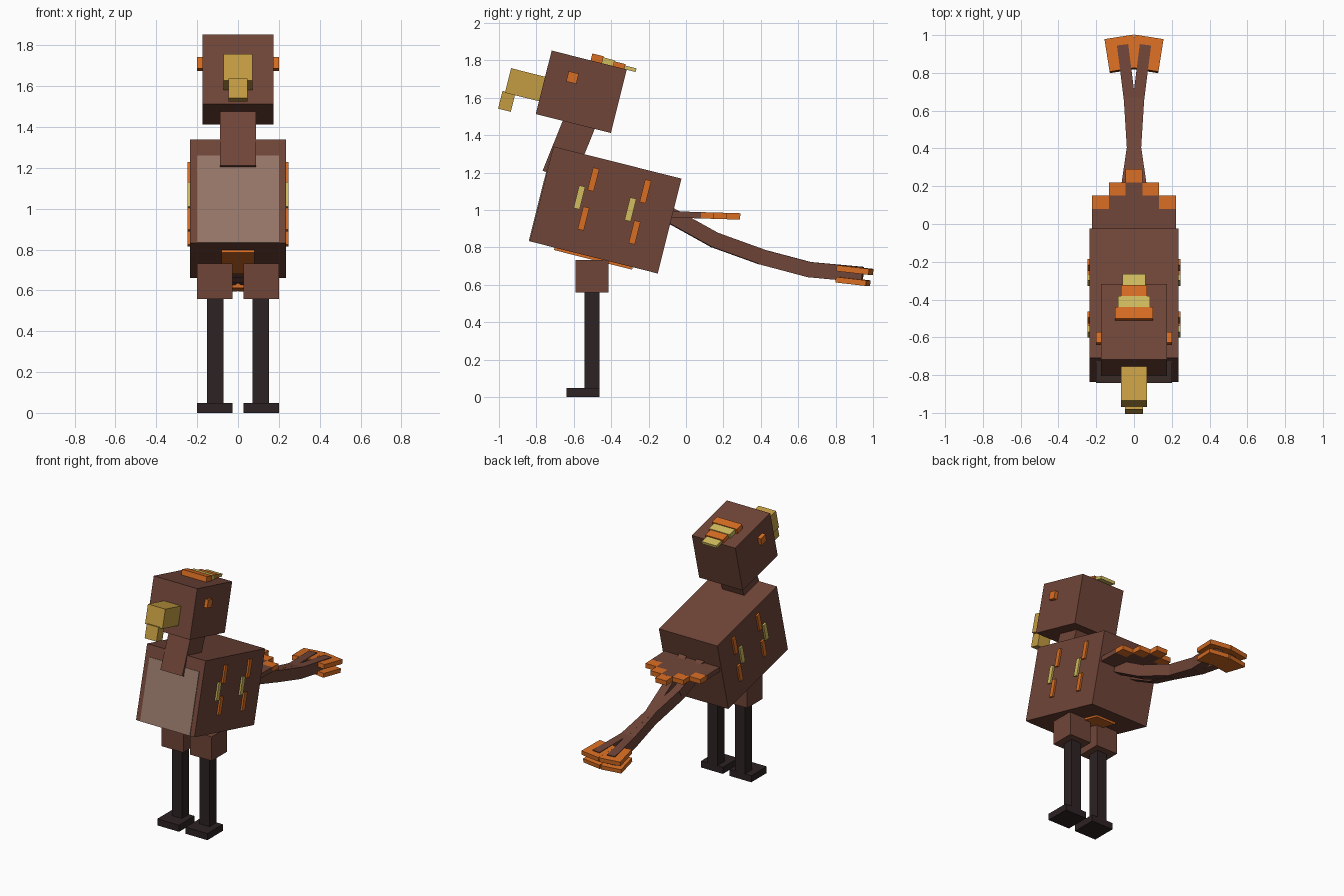
import bpy
import math
from mathutils import Vector

cube = bpy.data.objects.get("Cube")
if cube:
    bpy.data.objects.remove(cube, do_unlink=True)


def material(name, srgb):
    lin = [(c / 255 / 12.92) if c < 11 else ((c / 255 + 0.055) / 1.055) ** 2.4 for c in srgb]
    m = bpy.data.materials.new(name)
    m.use_nodes = True
    m.diffuse_color = (*lin, 1)
    m.node_tree.nodes["Principled BSDF"].inputs["Base Color"].default_value = (*lin, 1)
    return m


BROWN = material("brown", (112, 69, 56))
TAN = material("chest tan", (150, 118, 104))
DARK = material("leg dark brown", (45, 34, 35))
ORANGE = material("orange", (216, 109, 35))
GOLD = material("beak gold", (196, 156, 66))
YELLOW = material("feather yellow", (210, 188, 94))

TILT = -14.1  # shared pitch of body and head, degrees


def box(name, center, size, mat, rx=0.0, rz=0.0):
    """Flat-shaded box, pitched about x and then turned about z."""
    bpy.ops.mesh.primitive_cube_add(size=1, location=center)
    ob = bpy.context.object
    ob.name = name
    for v in ob.data.vertices:
        v.co = Vector(a * b for a, b in zip(v.co, size))
    ob.rotation_euler = (math.radians(rx), 0, math.radians(rz))
    ob.data.materials.append(mat)
    return ob


def on_tilt(origin, dy, dz):
    """Point offset from origin along the tilted back and up directions."""
    t = math.radians(TILT)
    return (0, origin[0] + dy * math.cos(t) - dz * math.sin(t),
            origin[1] + dy * math.sin(t) + dz * math.cos(t))


# Body, chest plate and belly plate
BODY = (-0.43, 1.0)
box("body", (0, *BODY), (0.47, 0.706, 0.523), BROWN, TILT)
box("chest_plate", on_tilt(BODY, -0.354, -0.041), (0.40, 0.008, 0.44), TAN, TILT)
box("belly_plate", on_tilt(BODY, 0.0, -0.264), (0.16, 0.43, 0.022), ORANGE, TILT)

# Neck and head
box("neck", (0, -0.62, 1.34), (0.175, 0.175, 0.35), BROWN, -22)
HEAD = (-0.56, 1.632)
box("head", (0, *HEAD), (0.35, 0.414, 0.35), BROWN, TILT)

# Beak
box("beak", (0, -0.85, 1.667), (0.14, 0.21, 0.135), GOLD, TILT)
box("beak_tip", (0, -0.959, 1.581), (0.095, 0.07, 0.098), GOLD, TILT)

# Crest of four shrinking plates, front to back
crest = [(0.10, 0.040, ORANGE), (0.085, 0.034, YELLOW), (0.07, 0.028, ORANGE), (0.06, 0.020, YELLOW)]
for i, (half, thick, mat) in enumerate(crest):
    p = on_tilt(HEAD, 0.039 + i * 0.062, 0.175 + thick / 2 - 0.002)
    box(f"crest_{i + 1}", p, (half * 2, 0.062, thick), mat, TILT)

# Side feather marks as y, z, colour
marks = [(-0.495, 1.163, ORANGE), (-0.57, 1.067, YELLOW), (-0.548, 0.954, ORANGE),
         (-0.217, 1.099, ORANGE), (-0.297, 1.003, YELLOW), (-0.275, 0.88, ORANGE)]

# Tail strand centre line
strand = [(0.075, -0.10, 0.98), (0.045, 0.152, 0.84), (0.008, 0.404, 0.749),
          (0.024, 0.66, 0.681), (0.06, 0.945, 0.655)]

for side, s in (("left", 1), ("right", -1)):
    # Eye
    box(f"{side}_eye", (s * 0.18, -0.607, 1.708), (0.04, 0.056, 0.056), ORANGE, TILT)
    # Side feather marks
    for i, (y, z, mat) in enumerate(marks):
        box(f"{side}_feather_mark_{i + 1}", (s * 0.237, y, z), (0.02, 0.034, 0.125), mat, TILT)
    # Leg
    box(f"{side}_thigh", (s * 0.114, -0.503, 0.645), (0.175, 0.175, 0.175), BROWN)
    box(f"{side}_shin", (s * 0.112, -0.503, 0.30), (0.08, 0.08, 0.53), DARK)
    box(f"{side}_foot", (s * 0.114, -0.551, 0.024), (0.175, 0.177, 0.048), DARK)
    # Long tail strand in straight segments
    for i, (a, b) in enumerate(zip(strand, strand[1:])):
        a, b = (Vector((s * p[0], p[1], p[2])) for p in (a, b))
        d = b - a
        extra = 0.015 if i < 3 else 0
        box(f"{side}_tail_strand_{i + 1}", (a + b) / 2, (0.06, d.length + extra, 0.082), BROWN,
            math.degrees(math.asin(d.z / d.length)), math.degrees(math.atan2(-d.x, d.y)))
    # Orange fans above and below the strand end
    box(f"{side}_tail_fan_top", (s * 0.066, 0.903, 0.679), (0.155, 0.175, 0.032), ORANGE, -6.5, -s * 9)
    box(f"{side}_tail_fan_bottom", (s * 0.066, 0.893, 0.618), (0.15, 0.165, 0.03), ORANGE, -6.5, -s * 9)

# Short upper tail feathers with orange tips, longest in the middle
for i in range(-2, 3):
    end = 0.29 - 0.07 * abs(i)
    x = i * 0.0885
    for part, y0, y1, mat in (("feather", -0.12, end - 0.07, BROWN), ("feather_tip", end - 0.07, end, ORANGE)):
        y = (y0 + y1) / 2
        box(f"tail_{part}_{i + 3}", (x, y, 0.974 - 0.03 * y), (0.0885, y1 - y0, 0.034), mat, -1.7)
